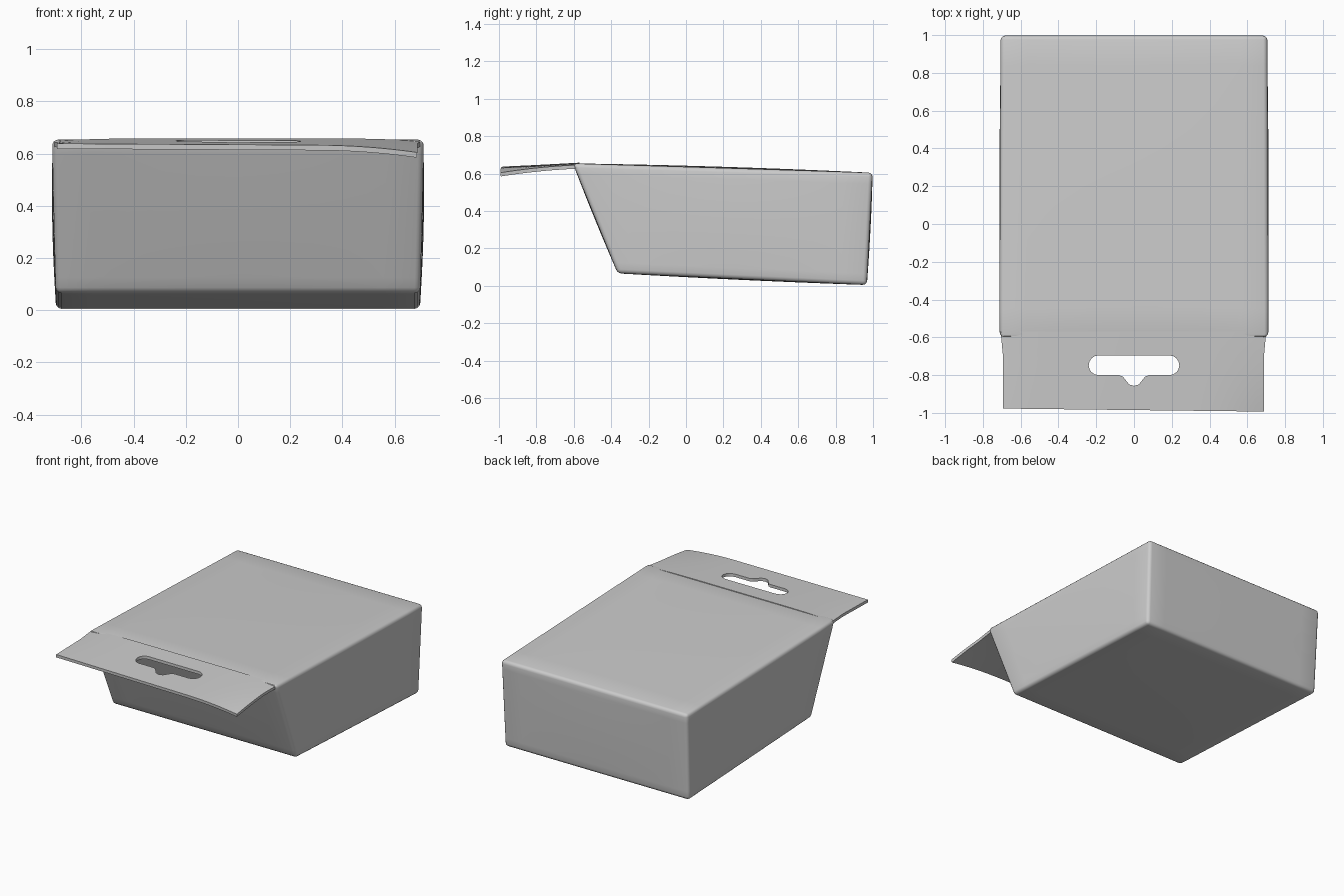
import bpy, bmesh, math
from mathutils import Vector

if "Cube" in bpy.data.objects:
    bpy.data.objects.remove(bpy.data.objects["Cube"])


def make_object(name, bm):
    bmesh.ops.recalc_face_normals(bm, faces=bm.faces)
    mesh = bpy.data.meshes.new(name)
    bm.to_mesh(mesh)
    bm.free()
    obj = bpy.data.objects.new(name, mesh)
    bpy.context.collection.objects.link(obj)
    return obj


def finish(obj, angle=40):
    # apply the modifiers, then shade smooth with sharp edges kept
    bpy.ops.object.select_all(action='DESELECT')
    bpy.context.view_layer.objects.active = obj
    obj.select_set(True)
    for mod in list(obj.modifiers):
        bpy.ops.object.modifier_apply(modifier=mod.name)
    bpy.ops.object.shade_smooth_by_angle(angle=math.radians(angle))


def mix(a, b, t):
    return a + (b - a) * t


# Carton body: subdivided box mapped to the sloped side profile
bm = bmesh.new()
bmesh.ops.create_cube(bm, size=2)
bmesh.ops.subdivide_edges(bm, edges=bm.edges[:], cuts=9, use_grid_fill=True)
for v in bm.verts:
    a, b, c = v.co
    u, w = (b + 1) / 2, (c + 1) / 2
    # profile corners (y, z): bottom front/back, top front/back
    low = Vector((-0.365, 0.066)).lerp(Vector((0.967, 0.004)), u)
    high = Vector((-0.605, 0.654)).lerp(Vector((0.998, 0.604)), u)
    y, z = low.lerp(high, w)
    half = mix(mix(0.698, 0.698, u), mix(0.712, 0.706, u), w)
    x = a * half
    # slight pillowing of the cardboard panels
    pa, pb, pc = 1 - a * a, 1 - b * b, 1 - c * c
    if abs(a) > 0.999:
        x += a * 0.008 * pb * pc
    if abs(c) > 0.999:
        z += (0.007 if c > 0 else -0.004) * pa * pb
    if abs(b) > 0.999:
        y += b * 0.004 * pa * pc
    v.co = (x, y, z)
body = make_object("carton_body", bm)
bevel = body.modifiers.new("rounded_edges", 'BEVEL')
bevel.width = 0.022
bevel.segments = 3
bevel.limit_method = 'ANGLE'
bevel.angle_limit = math.radians(40)
finish(body)

# Hang flap: thin sheet drooping forward, right corner bent down
bm = bmesh.new()
bmesh.ops.create_grid(bm, x_segments=36, y_segments=14, size=1)
for v in bm.verts:
    a, b = v.co.x, v.co.y
    t = (1 - b) / 2
    edge = abs(a) ** 6
    half = mix(0.703, 0.69, min(1, t * 3))
    x = a * half - 0.003
    y = mix(-0.57, -0.985 - 0.008 * a, t)
    bend = max(0, (a - 0.45) / 0.55) ** 2
    z = 0.658 - 0.024 * t - 0.004 * a * t
    z -= 0.026 * bend * t ** 2 + 0.012 * edge * (1 - t)
    v.co = (x, y, z)
flap = make_object("hang_flap", bm)
solid = flap.modifiers.new("thickness", 'SOLIDIFY')
solid.thickness = 0.02
solid.offset = -1

# Hanger slot: rounded slot with a centre notch
right = [(0.0, -0.857), (0.025, -0.85), (0.045, -0.825), (0.06, -0.807), (0.08, -0.8)]
for i in range(9):
    g = math.radians(-90 + 180 * i / 8)
    right.append((0.188 + 0.052 * math.cos(g), -0.748 + 0.052 * math.sin(g)))
outline = right + [(-x, y) for x, y in reversed(right[1:])]
bm = bmesh.new()
face = bm.faces.new([bm.verts.new((x, y, 0.5)) for x, y in outline])
ext = bmesh.ops.extrude_face_region(bm, geom=[face])
bmesh.ops.translate(bm, vec=(0, 0, 0.3),
                    verts=[g for g in ext["geom"] if isinstance(g, bmesh.types.BMVert)])
cutter = make_object("slot_cutter", bm)
cutter.hide_render = True
cut = flap.modifiers.new("slot", 'BOOLEAN')
cut.operation = 'DIFFERENCE'
cut.solver = 'EXACT'
cut.object = cutter
finish(flap)
bpy.data.objects.remove(cutter, do_unlink=True)
